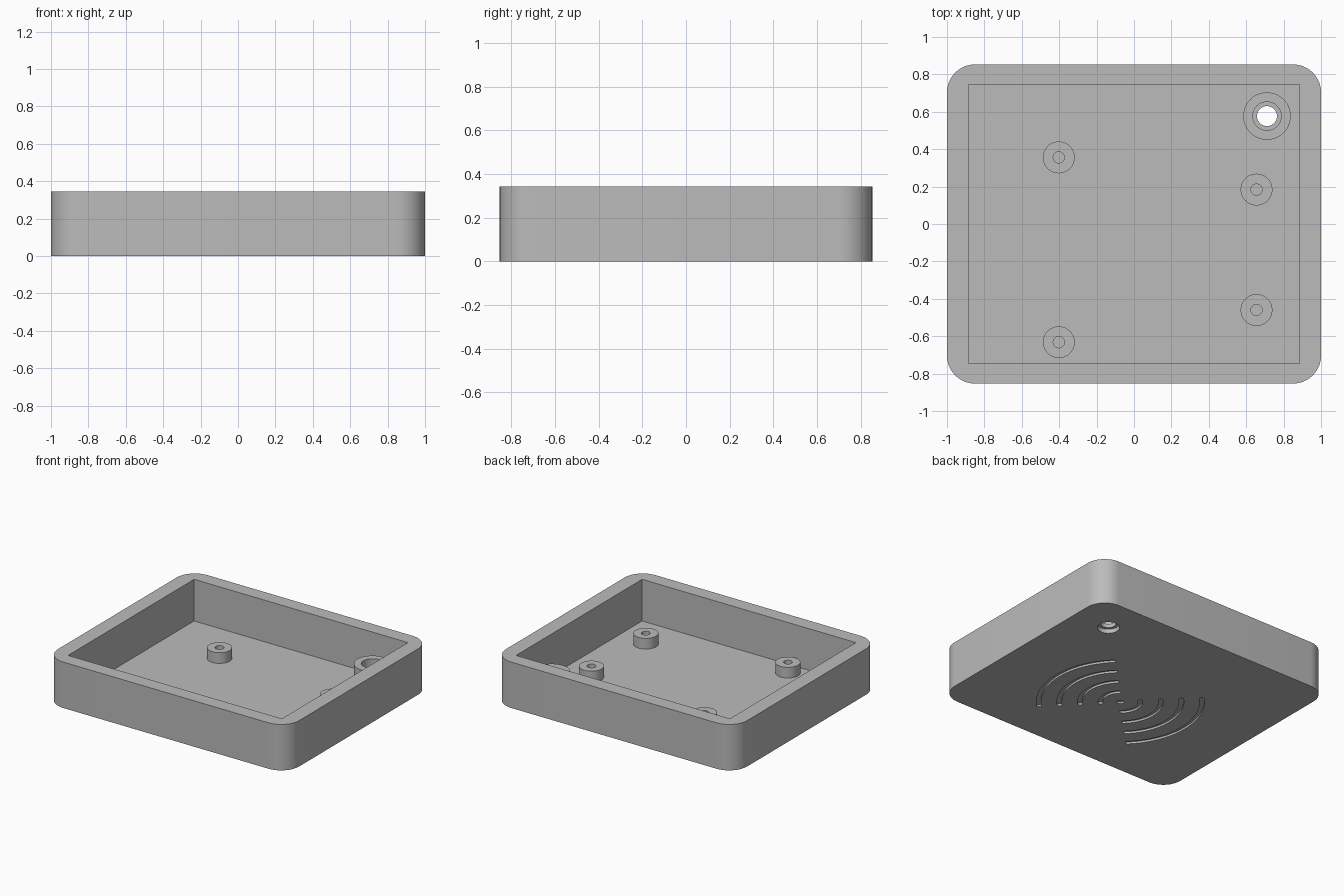
import bpy
import bmesh
from math import sin, cos, pi, radians

if "Cube" in bpy.data.objects:
    bpy.data.objects.remove(bpy.data.objects["Cube"], do_unlink=True)

HALF_X, HALF_Y, HEIGHT, CORNER = 1.0, 0.853, 0.344, 0.15
INNER_X, INNER_Y, FLOOR = 0.886, 0.746, 0.032
BOSS = (0.711, 0.577)
BOSS_BORE = 0.076

grey = bpy.data.materials.new("plain grey")
grey.use_nodes = True
grey.diffuse_color = (0.5, 0.5, 0.5, 1)
grey.node_tree.nodes["Principled BSDF"].inputs["Base Color"].default_value = (0.5, 0.5, 0.5, 1)


def arc(cx, cy, r, start, end, steps):
    """Points along an arc, angles in degrees."""
    angles = [radians(start + (end - start) * i / steps) for i in range(steps + 1)]
    return [(cx + r * cos(a), cy + r * sin(a)) for a in angles]


def circle(cx, cy, r, steps=48):
    return arc(cx, cy, r, 0, 360, steps)[:-1]


def make_object(name, bm):
    bmesh.ops.recalc_face_normals(bm, faces=bm.faces)
    mesh = bpy.data.meshes.new(name)
    bm.to_mesh(mesh)
    bm.free()
    mesh.materials.append(grey)
    obj = bpy.data.objects.new(name, mesh)
    bpy.context.collection.objects.link(obj)
    return obj


def prisms(name, outlines, z0, z1):
    """Extrude flat outlines from z0 up to z1."""
    bm = bmesh.new()
    for outline in outlines:
        face = bm.faces.new([bm.verts.new((x, y, z0)) for x, y in outline])
        top = bmesh.ops.extrude_face_region(bm, geom=[face])["geom"]
        verts = [g for g in top if isinstance(g, bmesh.types.BMVert)]
        bmesh.ops.translate(bm, verts=verts, vec=(0, 0, z1 - z0))
    return make_object(name, bm)


def turned_ring(name, centre, profile, steps=48):
    """Revolve a closed (radius, height) profile about a vertical axis."""
    bm = bmesh.new()
    rings = [[bm.verts.new((x, y, z)) for x, y in circle(*centre, r, steps)]
             for r, z in profile]
    for i, ring in enumerate(rings):
        other = rings[(i + 1) % len(rings)]
        for j in range(steps):
            k = (j + 1) % steps
            bm.faces.new((ring[j], ring[k], other[k], other[j]))
    return make_object(name, bm)


def activate(obj):
    bpy.ops.object.select_all(action='DESELECT')
    obj.select_set(True)
    bpy.context.view_layer.objects.active = obj


def cut(obj, cutter):
    mod = obj.modifiers.new("cut", 'BOOLEAN')
    mod.operation = 'DIFFERENCE'
    mod.solver = 'EXACT'
    mod.object = cutter
    activate(obj)
    bpy.ops.object.modifier_apply(modifier=mod.name)
    bpy.data.objects.remove(cutter, do_unlink=True)


def curved_slot(cx, cy, r, half_width, middle):
    """Round-ended slot outline spanning a quarter turn."""
    a, b = middle - 45, middle + 45
    ends = [(cx + r * cos(radians(t)), cy + r * sin(radians(t))) for t in (a, b)]
    return (arc(cx, cy, r + half_width, a, b, 24)
            + arc(*ends[1], half_width, b, b + 180, 8)[1:-1]
            + arc(cx, cy, r - half_width, b, a, 24)
            + arc(*ends[0], half_width, a + 180, a + 360, 8)[1:-1])


# Tray body with rounded vertical corners
outline = []
for i, (sx, sy) in enumerate([(1, 1), (-1, 1), (-1, -1), (1, -1)]):
    outline += arc(sx * (HALF_X - CORNER), sy * (HALF_Y - CORNER),
                   CORNER, 90 * i, 90 * i + 90, 14)
tray = prisms("tray", [outline], 0, HEIGHT)

# Square-cornered cavity
cavity = [(-INNER_X, -INNER_Y), (INNER_X, -INNER_Y), (INNER_X, INNER_Y), (-INNER_X, INNER_Y)]
cut(tray, prisms("cavity_cutter", [cavity], FLOOR, HEIGHT + 0.2))

# Hole through the floor under the boss
cut(tray, prisms("hole_cutter", [circle(*BOSS, BOSS_BORE)], -0.1, FLOOR + 0.1))

# Engraved dot and opposed arcs under the floor
mark = (0, -0.144)
slots = [circle(*mark, 0.024, 24)]
for middle in (0, 180):
    for n in range(4):
        slots.append(curved_slot(*mark, 0.135 + 0.14 * n, 0.016, middle))
cut(tray, prisms("slot_cutter", slots, -0.1, 0.015))

# Hollow screw posts
parts = [tray]
posts = {"back_left_post": (0.655, 0.184), "front_left_post": (0.655, -0.46),
         "back_right_post": (-0.402, 0.356), "front_right_post": (-0.402, -0.632)}
for name, centre in posts.items():
    parts.append(turned_ring(name, centre, [(0.085, FLOOR), (0.085, 0.112),
                                            (0.03, 0.112), (0.03, FLOOR)]))

# Taller corner boss with an inner ledge
parts.append(turned_ring("corner_boss", BOSS, [
    (0.0535, FLOOR), (0.127, FLOOR), (0.127, 0.205),
    (BOSS_BORE, 0.205), (BOSS_BORE, 0.06), (0.0535, 0.06)]))

for part in parts:
    activate(part)
    bpy.ops.object.shade_smooth_by_angle(angle=radians(30))
